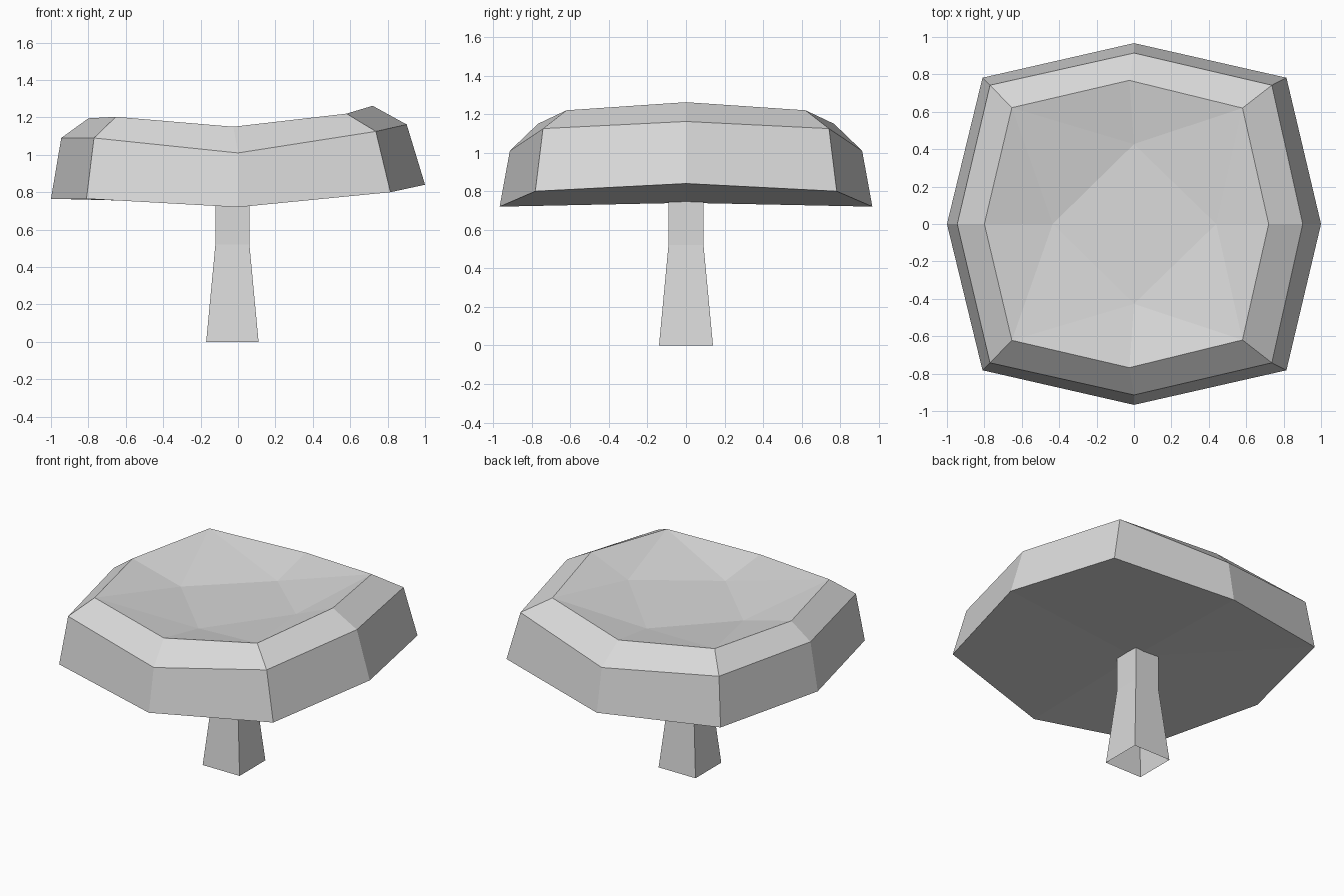
import bpy
import bmesh

cube = bpy.data.objects.get("Cube")
if cube:
    bpy.data.objects.remove(cube)

# One pale stone colour for everything
grey = bpy.data.materials.new("pale_grey")
grey.use_nodes = True
grey.diffuse_color = (0.7, 0.7, 0.7, 1)
grey.node_tree.nodes["Principled BSDF"].inputs["Base Color"].default_value = grey.diffuse_color


def mirrored_ring(bm, half):
    """Closed ring from points running left to right, mirrored front to back."""
    front = [bm.verts.new((x, -y, z)) for x, y, z in half]
    back = [bm.verts.new((x, y, z)) for x, y, z in half[-2:0:-1]]
    return front + back


def bridge(bm, lower, upper):
    n = len(lower)
    for i in range(n):
        j = (i + 1) % n
        bm.faces.new((lower[i], lower[j], upper[j], upper[i]))


def finish(bm, name):
    mesh = bpy.data.meshes.new(name)
    bm.to_mesh(mesh)
    bm.free()
    mesh.materials.append(grey)
    obj = bpy.data.objects.new(name, mesh)
    bpy.context.collection.objects.link(obj)
    return obj


# Cap: flared side wall, chamfered rim and a shallow dished top
bm = bmesh.new()
bottom = mirrored_ring(bm, [(-1, 0, .765), (-.81, .782, .765), (0, .967, .72),
                            (.815, .782, .80), (1, 0, .84)])
shoulder = mirrored_ring(bm, [(-.945, 0, 1.09), (-.77, .742, 1.09), (0, .914, 1.01),
                              (.737, .742, 1.125), (.902, 0, 1.162)])
rim = mirrored_ring(bm, [(-.8, 0, 1.195), (-.653, .622, 1.203), (-.025, .768, 1.15),
                         (.58, .62, 1.22), (.72, 0, 1.262)])
dish = mirrored_ring(bm, [(-.435, 0, 1.1), (0, .427, 1.092), (.44, 0, 1.145)])
bridge(bm, bottom, shoulder)
bridge(bm, shoulder, rim)

# Dish slopes: three triangles around each inner corner
for k in range(len(dish)):
    here, after = dish[k], dish[(k + 1) % len(dish)]
    a, b, c = (rim[(2 * k + s) % len(rim)] for s in range(3))
    bm.faces.new((a, b, here))
    bm.faces.new((b, after, here))
    bm.faces.new((b, c, after))
bm.faces.new(dish)

# Underside fan
centre = bm.verts.new((0, 0, .74))
for i in range(len(bottom)):
    bm.faces.new((bottom[(i + 1) % len(bottom)], bottom[i], centre))
finish(bm, "cap")

# Stem: square tube, open at the foot, tapering then straight
bm = bmesh.new()
levels = []
for z, half in ((0, .14), (.52, .091), (.76, .091)):
    levels.append([bm.verts.new((-.03 + sx * half, sy * half, z))
                   for sx, sy in ((-1, -1), (1, -1), (1, 1), (-1, 1))])
for low, high in zip(levels, levels[1:]):
    bridge(bm, low, high)
finish(bm, "stem")
